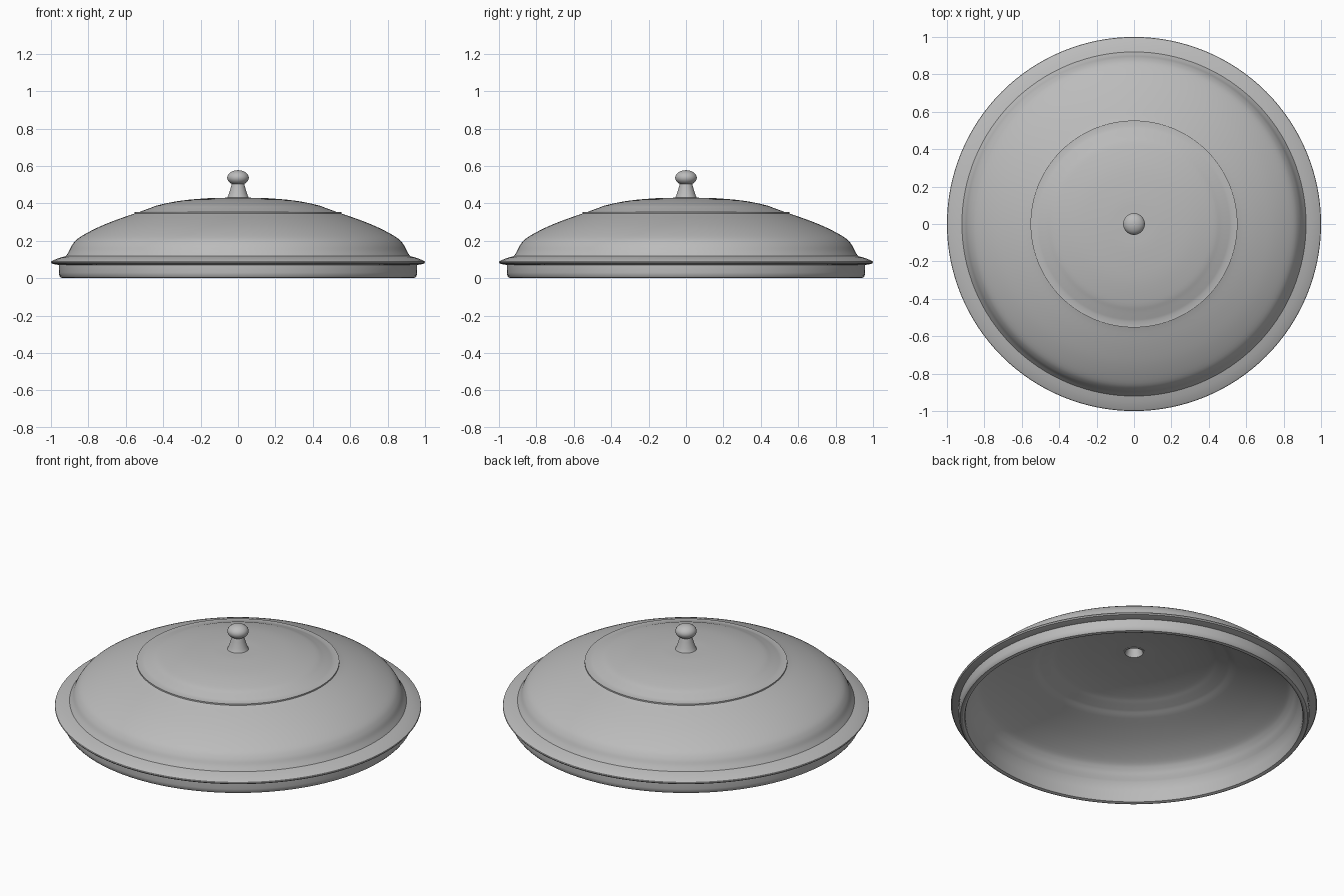
import bpy, bmesh, math
from mathutils import Vector

cube = bpy.data.objects.get("Cube")
if cube:
    bpy.data.objects.remove(cube, do_unlink=True)

SEGMENTS = 128

metal = bpy.data.materials.new("warm_grey")
metal.use_nodes = True
grey = (0.5, 0.5, 0.5, 1)
metal.diffuse_color = grey
metal.node_tree.nodes["Principled BSDF"].inputs["Base Color"].default_value = grey


def smooth_curve(points, steps=4):
    """Pass a flowing curve through a few profile points."""
    pts = [Vector(p) for p in points]
    ext = [pts[0] * 2 - pts[1]] + pts + [pts[-1] * 2 - pts[-2]]
    out = []
    for a, b, c, d in zip(ext, ext[1:], ext[2:], ext[3:]):
        for i in range(steps):
            t = i / steps
            out.append((b * 2 + (c - a) * t + (a * 2 - b * 5 + c * 4 - d) * t**2
                        + (b * 3 - a - c * 3 + d) * t**3) / 2)
    return out + [pts[-1]]


def lathe(name, profile):
    """Revolve an outline of (radius, height) points about the z axis."""
    bm = bmesh.new()
    verts = [bm.verts.new((r, 0, z)) for r, z in profile]
    edges = [bm.edges.new(pair) for pair in zip(verts, verts[1:])]
    bmesh.ops.spin(bm, geom=verts + edges, cent=(0, 0, 0), axis=(0, 0, 1),
                   angle=math.tau, steps=SEGMENTS, use_duplicate=False)
    bmesh.ops.remove_doubles(bm, verts=bm.verts, dist=0.0003)
    bmesh.ops.recalc_face_normals(bm, faces=bm.faces)
    mesh = bpy.data.meshes.new(name)
    bm.to_mesh(mesh)
    bm.free()
    mesh.materials.append(metal)
    obj = bpy.data.objects.new(name, mesh)
    bpy.context.collection.objects.link(obj)
    bpy.ops.object.select_all(action="DESELECT")
    obj.select_set(True)
    bpy.context.view_layer.objects.active = obj
    bpy.ops.object.shade_smooth_by_angle(angle=math.radians(32))
    return obj


# Shell: raised crown, narrow ledge, rounded shoulder, flange and seating rim
crown = smooth_curve([(0.055, 0.43), (0.15, 0.428), (0.3, 0.415), (0.42, 0.392),
                      (0.47, 0.375), (0.525, 0.355)])
ledge = [(0.553, 0.354), (0.553, 0.346)]
shoulder = smooth_curve([(0.56, 0.343), (0.66, 0.308), (0.76, 0.266), (0.85, 0.216),
                         (0.885, 0.18), (0.903, 0.145), (0.92, 0.118)])
flange = [(0.95, 0.11), (0.985, 0.097), (0.998, 0.09), (1, 0.085),
          (0.995, 0.078), (0.98, 0.074), (0.957, 0.07)]
rim = [(0.958, 0.03), (0.955, 0.012), (0.948, 0.003), (0.935, 0),
       (0.924, 0.004), (0.92, 0.015), (0.918, 0.07)]
inner_shoulder = smooth_curve([(0.9, 0.115), (0.883, 0.142), (0.865, 0.173),
                               (0.835, 0.203), (0.75, 0.25), (0.65, 0.292),
                               (0.535, 0.332)])
inner_crown = smooth_curve([(0.525, 0.338), (0.465, 0.358), (0.415, 0.374),
                            (0.3, 0.396), (0.15, 0.41), (0.055, 0.412)])
lathe("lid_shell", crown + ledge + shoulder + flange + rim + inner_shoulder
      + inner_crown + crown[:1])

# Knob: flattened ball on a flared neck, with a hollow underside
ball = [(0.058 * math.sin(a), 0.537 + 0.04 * math.cos(a))
        for a in (math.radians(145) * i / 16 for i in range(17))]
neck = smooth_curve([(0.035, 0.498), (0.042, 0.472), (0.051, 0.445), (0.06, 0.425)])
socket = [(0.06, 0.41), (0.05, 0.41), (0.03, 0.48), (0, 0.48)]
lathe("knob", ball + neck + socket)
